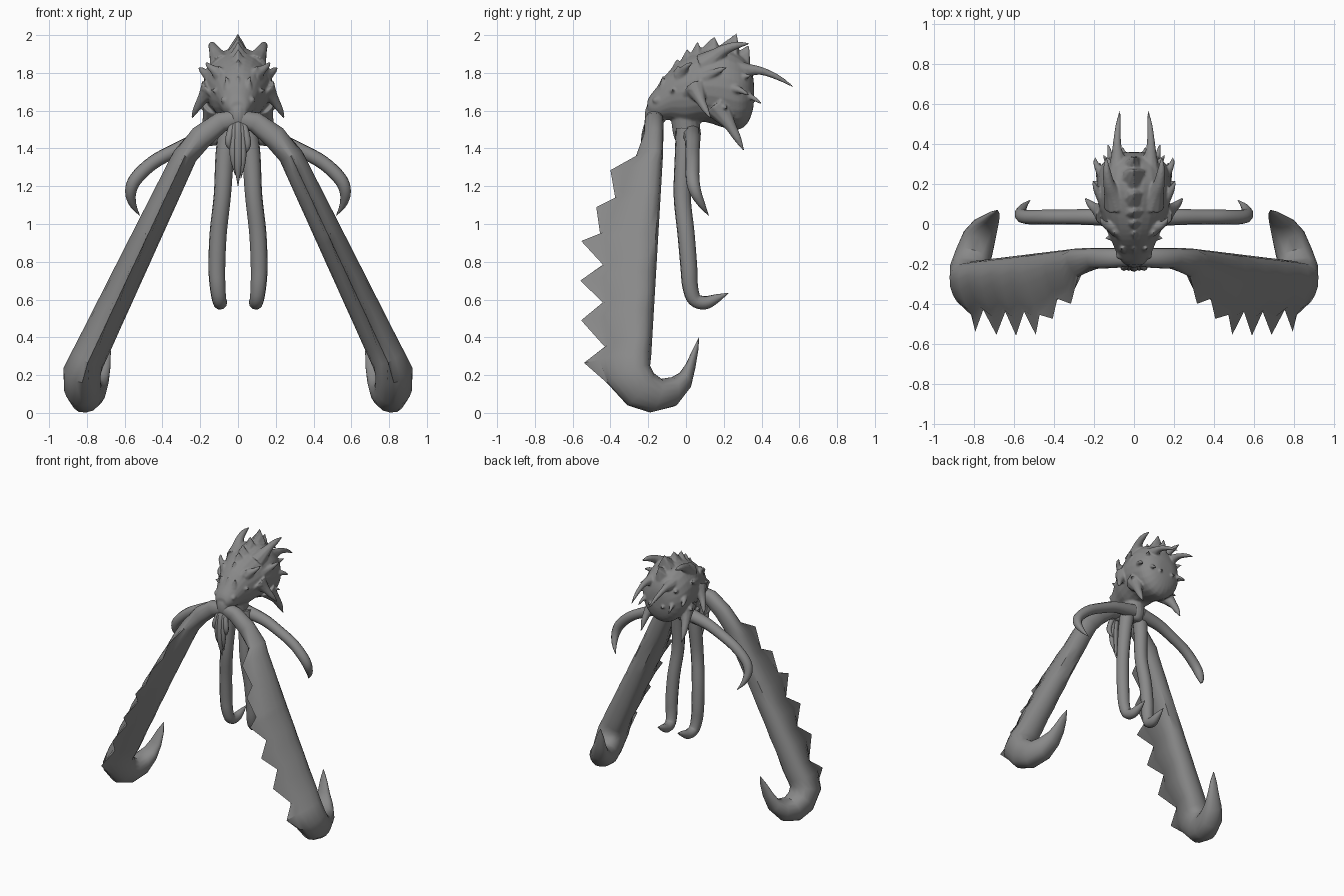
import bpy, bmesh, math
from mathutils import Vector as V

if "Cube" in bpy.data.objects:
    bpy.data.objects.remove(bpy.data.objects["Cube"])

skin = bpy.data.materials.new("grey skin")
skin.diffuse_color = (0.25, 0.25, 0.25, 1)
skin.use_nodes = True
skin.node_tree.nodes["Principled BSDF"].inputs["Base Color"].default_value = skin.diffuse_color


def finish(name, rings, mirror=False, angle=50):
    """Skin a list of closed point rings, cap the ends, optionally mirror in x."""
    bm = bmesh.new()
    loops = [[bm.verts.new(p) for p in r] for r in rings]
    n = len(loops[0])
    for a, b in zip(loops, loops[1:]):
        for i in range(n):
            j = (i + 1) % n
            bm.faces.new((a[i], a[j], b[j], b[i]))
    bm.faces.new(loops[0])
    bm.faces.new(loops[-1])
    bmesh.ops.recalc_face_normals(bm, faces=bm.faces)
    me = bpy.data.meshes.new(name)
    bm.to_mesh(me)
    bm.free()
    me.materials.append(skin)
    ob = bpy.data.objects.new(name, me)
    bpy.context.collection.objects.link(ob)
    if mirror:
        ob.modifiers.new("mirror", "MIRROR").use_mirror_merge = False
    bpy.ops.object.select_all(action="DESELECT")
    ob.select_set(True)
    bpy.context.view_layer.objects.active = ob
    bpy.ops.object.shade_smooth_by_angle(angle=math.radians(angle))
    return ob


def spline(rows, steps):
    """Catmull-Rom through rows of equal length."""
    out = []
    p = [rows[0]] + list(rows) + [rows[-1]]
    for k in range(1, len(p) - 2):
        for s in range(steps):
            t = s / steps
            out.append([0.5 * (2 * b + (c - a) * t + (2 * a - 5 * b + 4 * c - d) * t * t
                               + (3 * b - a - 3 * c + d) * t ** 3)
                        for a, b, c, d in zip(p[k - 1], p[k], p[k + 1], p[k + 2])])
    return out + [list(rows[-1])]


def tube(name, rows, mirror=False, steps=4, n=10):
    """Tapered tube through rows of (x, y, z, radius)."""
    pts = spline(rows, steps)
    rings, side = [], None
    for i, q in enumerate(pts):
        t = (V(pts[min(i + 1, len(pts) - 1)][:3]) - V(pts[max(i - 1, 0)][:3])).normalized()
        if side is None:
            side = t.orthogonal()
        side = (side - t * side.dot(t)).normalized()
        up = t.cross(side)
        r = max(q[3], 0.001)
        rings.append([V(q[:3]) + r * (side * math.cos(a) + up * math.sin(a))
                      for a in (2 * math.pi * k / n for k in range(n))])
    return finish(name, rings, mirror)


def lerp(a, b, t):
    return a + (b - a) * t


# head: rows of y, bottom z, top z, half width
head_rows = [(-.205, 1.59, 1.65, .04), (-.19, 1.57, 1.68, .06), (-.15, 1.55, 1.73, .085),
             (-.08, 1.55, 1.82, .115), (0, 1.53, 1.88, .15), (.1, 1.54, 1.92, .178),
             (.2, 1.51, 1.935, .185), (.28, 1.5, 1.90, .17), (.33, 1.54, 1.85, .13),
             (.355, 1.61, 1.78, .075), (.36, 1.67, 1.72, .02)]
head = finish("head", [[(w * math.cos(a), y, (lo + hi) / 2 + (hi - lo) / 2 * math.sin(a))
                        for a in (2 * math.pi * k / 24 for k in range(24))]
                       for y, lo, hi, w in spline(head_rows, 3)])
parts = [head]

# serrated ridge along the top of the head: y, z, half width
ridge = [(-.17, 1.69, .015), (-.125, 1.785, .02), (-.105, 1.775, .03), (-.05, 1.875, .025),
         (-.03, 1.865, .04), (.005, 1.93, .025), (.025, 1.905, .045), (.06, 1.97, .025),
         (.08, 1.93, .05), (.15, 1.995, .025), (.175, 1.945, .05), (.27, 2.012, .025),
         (.28, 1.92, .045), (.335, 1.95, .015), (.34, 1.84, .025)]
parts.append(finish("head_ridge", [[(-2 * w, y - .01, z - .09), (-w * .7, y, z - .03), (0, y, z),
                                    (w * .7, y, z - .03), (2 * w, y - .01, z - .09)]
                                   for y, z, w in ridge]))

# hub and neck under the head joining the limbs
parts.append(tube("hub", [(0, .0, 1.62, .085), (0, .0, 1.52, .075), (0, .01, 1.46, .07),
                          (0, .02, 1.42, .045), (0, .02, 1.41, .005)], n=16))
parts.append(tube("neck", [(0, -.1, 1.64, .07), (0, -.15, 1.6, .065), (0, -.17, 1.54, .05),
                           (0, -.18, 1.5, .02)], n=12))

# paired head horns, each as root, bend and tip with the root radius
horns = {
    "crest_horn": ((.085, .10, 1.84), (.125, .2, 1.92), (.14, .335, 1.955), .062),
    "rear_horn": ((.08, .26, 1.82), (.085, .40, 1.81), (.07, .57, 1.725), .045),
    "cheek_horn": ((.14, .05, 1.72), (.195, .08, 1.65), (.245, .13, 1.56), .055),
    "jaw_tusk": ((.12, .17, 1.62), (.16, .235, 1.52), (.172, .305, 1.39), .065),
    "temple_spike": ((.13, .1, 1.77), (.175, .15, 1.80), (.205, .215, 1.83), .045),
    "brow_spike": ((.09, -.02, 1.79), (.14, -.005, 1.825), (.17, .035, 1.855), .04),
    "back_spike": ((.10, .29, 1.70), (.12, .35, 1.67), (.13, .40, 1.635), .03),
    "side_spike": ((.14, .23, 1.72), (.18, .28, 1.71), (.195, .335, 1.68), .038),
}
for name, (a, b, c, r) in horns.items():
    a, b, c = V(a), V(b), V(c)
    parts.append(tube(name, [(*a, r * 1.15), (*a.lerp(b, .5), r * .78), (*b, r * .48),
                             (*(b.lerp(c, .55) + (b - (a + c) / 2) * .3), r * .32),
                             (*c, .004)], True, 3, 10))

# small thorns over the brow and rear, and eye bumps
thorns = [((.055, -.12, 1.74), (.2, -.1, 1)), ((.08, -.05, 1.80), (.6, .2, 1)),
          ((.105, -.07, 1.70), (1, 0, .3)), ((.15, .01, 1.70), (1, .2, .4)),
          ((.06, .33, 1.82), (.2, 1, .3)), ((.05, .345, 1.66), (.2, 1, -.2)),
          ((.13, .31, 1.78), (.7, 1, .2)), ((.17, .2, 1.62), (1, .4, -.2))]
for i, (p, d) in enumerate(thorns):
    p, d = V(p), V(d).normalized()
    parts.append(tube(f"thorn_{i + 1}", [(*(p - d * .02), .03), (*(p + d * .008), .016),
                                         (*(p + d * .045), .003)], True, 3, 8))
parts.append(tube("eye_bump", [(.05, -.13, 1.655, .03), (.068, -.155, 1.655, .026),
                               (.078, -.172, 1.655, .012), (.08, -.176, 1.655, .001)], True, 3, 10))

# melt the head, horns, ridge and hub into one skin
for ob in parts:
    ob.select_set(True)
bpy.context.view_layer.objects.active = head
bpy.ops.object.convert(target="MESH")
for ob in parts:
    ob.select_set(True)
bpy.context.view_layer.objects.active = head
bpy.ops.object.join()
melt = head.modifiers.new("melt", "REMESH")
melt.mode, melt.voxel_size, melt.use_smooth_shade = "VOXEL", .0065, True
soften = head.modifiers.new("soften", "SMOOTH")
soften.factor, soften.iterations = .5, 3

# big serrated forelimb: outer edge of the blade as (y, z), alternating notch and tooth
edge = [(-.265, 1.36), (-.40, 1.285), (-.375, 1.14), (-.475, 1.09), (-.455, .95), (-.555, .91),
        (-.44, .785), (-.56, .70), (-.44, .585), (-.555, .49), (-.43, .35), (-.54, .265)]
# rows: outer y, outer z, inner y, inner z, x, half thickness, edge pinch, body share of depth
leg = [(-.21, 1.56, -.12, 1.56, 0, .045, 0, 1), (-.22, 1.54, -.12, 1.54, .09, .055, 0, 1),
       (-.225, 1.46, -.12, 1.46, .195, .066, .1, 1)]
for i, (y, z) in enumerate(edge):
    t = (1.36 - z) / 1.1
    leg.append((y, z, lerp(-.122, -.185, t), z + .03 * t, .92 - .47 * z,
                lerp(.08, .115, t), .68, .8 if i % 2 else .97))
leg += [(-.42, .16, -.19, .25, .825, .115, .35, 1), (-.31, .04, -.17, .21, .825, .11, .3, 1),
        (-.19, .002, -.13, .18, .805, .10, .2, 1), (-.06, .035, -.07, .19, .775, .09, .2, 1),
        (.02, .13, -.03, .215, .745, .07, .2, 1), (.05, .24, .0, .26, .72, .05, .2, 1),
        (.065, .33, .035, .335, .70, .03, .2, 1), (.07, .4, .068, .4, .685, .003, 0, 1)]
mids = [V((r[4], (r[0] + r[2]) / 2, (r[1] + r[3]) / 2)) for r in leg]
rings = []
for i, (yo, zo, yi, zi, x, w, pinch, share) in enumerate(leg):
    o, inner = V((x, yo, zo)), V((x, yi, zi))
    body = inner.lerp(o, share)
    tan = mids[min(i + 1, len(leg) - 1)] - mids[max(i - 1, 0)]
    if 3 <= i < 15:
        tan = V((.47, 0, -1))
    across = tan.cross(o - inner).normalized()
    ring = []
    for k in range(16):
        a = 2 * math.pi * k / 16
        s = (1 + math.cos(a)) / 2
        p = o if k == 0 else inner.lerp(body, s)
        wide = math.copysign(abs(math.sin(a)) ** .75, math.sin(a)) if k % 8 else 0
        ring.append(p + across * (w * wide * (1 - pinch * s ** 1.3)))
    rings.append(ring)
finish("serrated_limb", rings, True, 40)

# hanging rear tentacles and sideways arms
tube("hanging_tentacle", [(.05, .0, 1.50, .055), (.07, -.01, 1.36, .05), (.083, -.02, 1.15, .046),
                          (.105, .0, .95, .046), (.112, .015, .77, .045), (.108, .022, .67, .042),
                          (.10, .045, .60, .038), (.093, .10, .583, .036), (.088, .16, .605, .024),
                          (.085, .225, .635, .001)], True)
tube("side_arm", [(.04, .03, 1.475, .05), (.2, .035, 1.445, .042), (.33, .035, 1.39, .038),
                  (.45, .035, 1.325, .037), (.54, .035, 1.24, .036), (.568, .05, 1.17, .031),
                  (.555, .085, 1.10, .018), (.52, .12, 1.045, .001)], True)

# feelers below the mouth
for i, (x, bottom, r) in enumerate([(0, 1.2, .022), (.022, 1.24, .017), (-.022, 1.26, .017),
                                    (.042, 1.36, .017), (-.042, 1.38, .017)]):
    tube(f"mouth_feeler_{i + 1}", [(x * .5, -.18, 1.56, r), (x, -.21, 1.48, r * 1.1),
                                   (x * 1.2, -.215, lerp(bottom, 1.48, .45), r),
                                   (x * .7, -.195, bottom, .001)], n=8)
